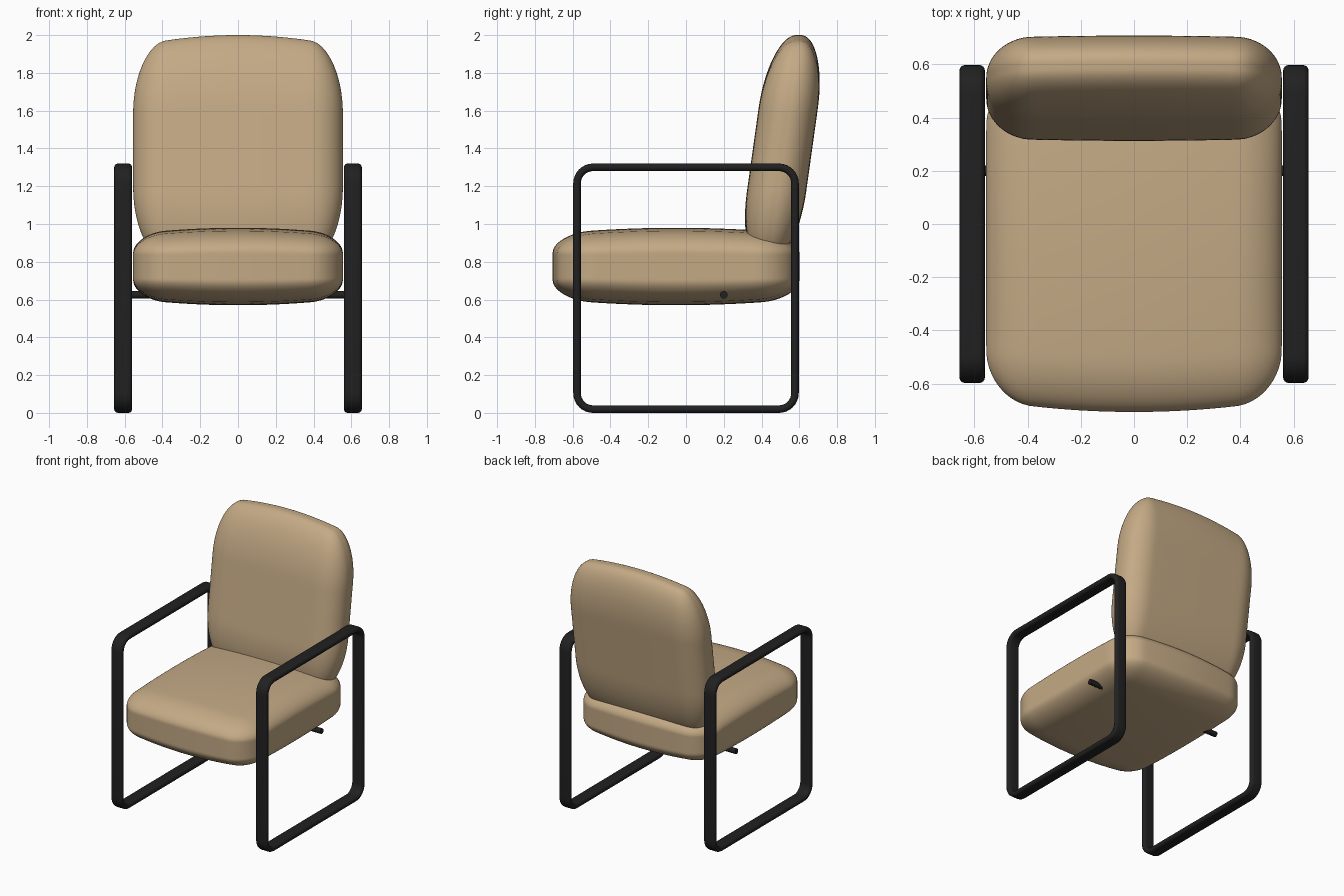
import bpy, bmesh, math
from mathutils import Vector, Matrix

cube = bpy.data.objects.get("Cube")
if cube:
    bpy.data.objects.remove(cube, do_unlink=True)


def make_material(name, rgb):
    mat = bpy.data.materials.new(name)
    mat.use_nodes = True
    mat.diffuse_color = (*rgb, 1)
    mat.node_tree.nodes["Principled BSDF"].inputs["Base Color"].default_value = (*rgb, 1)
    return mat


TAN = make_material("tan upholstery", (0.55, 0.40, 0.235))
BLACK = make_material("black metal", (0.015, 0.015, 0.015))


def finish(bm, name, mat, angle=40):
    bmesh.ops.recalc_face_normals(bm, faces=bm.faces)
    mesh = bpy.data.meshes.new(name)
    bm.to_mesh(mesh)
    bm.free()
    mesh.materials.append(mat)
    obj = bpy.data.objects.new(name, mesh)
    bpy.context.collection.objects.link(obj)
    bpy.ops.object.select_all(action='DESELECT')
    obj.select_set(True)
    bpy.context.view_layer.objects.active = obj
    bpy.ops.object.shade_smooth_by_angle(angle=math.radians(angle))
    return obj


def cushion(name, half, radii, crown, place):
    """Rounded box with elliptical corners; crown lists (axis, across axis, amount) swells."""
    bm = bmesh.new()
    bmesh.ops.create_cube(bm, size=2)
    bmesh.ops.subdivide_edges(bm, edges=bm.edges[:], cuts=40, use_grid_fill=True)
    for v in bm.verts:
        p = [v.co[i] * half[i] for i in range(3)]
        core = [max(r - h, min(h - r, c)) for c, h, r in zip(p, half, radii)]
        d = Vector([(c - k) / r for c, k, r in zip(p, core, radii)]).normalized()
        q = Vector([k + r * e for k, r, e in zip(core, radii, d)])
        unit = [q[i] / half[i] for i in range(3)]
        for axis, across, amount in crown:
            q[axis] *= 1 - amount * unit[across] ** 2
        v.co = q
    bm.transform(place)
    return finish(bm, name, TAN, 60)


# Seat cushion, crowned on top and underneath, with bowed front and rear edges
cushion("seat_cushion", (0.555, 0.653, 0.205), (0.17, 0.2, 0.12),
        [(2, 0, 0.16), (2, 1, 0.16), (1, 0, 0.07)],
        Matrix.Translation((0, -0.053, 0.775)))

# Backrest cushion, leaning back by a shear
lean = Matrix.Identity(4)
lean[1][2] = 0.14
cushion("back_cushion", (0.555, 0.157, 0.61), (0.17, 0.145, 0.39),
        [(2, 0, 0.1), (1, 0, 0.03)],
        Matrix.Translation((0, 0.51, 1.39)) @ lean)


# Side frames: a flat rounded bar swept round a rounded rectangle
def side_frame(name, x):
    tube, flat, bend = 0.02, 0.0275, 0.085
    half_y, half_z = 0.597 - tube, 0.66 - tube
    section = []
    for side in (1, -1):
        for i in range(9):
            a = math.pi * (i / 8 - 0.5)
            section.append((side * (flat + tube * math.cos(a)), side * tube * math.sin(a)))
    bm = bmesh.new()
    rings = []
    for k, (sy, sz) in enumerate([(1, 1), (-1, 1), (-1, -1), (1, -1)]):
        for i in range(9):
            a = math.pi / 2 * (k + i / 8)
            n = Vector((0, math.cos(a), math.sin(a)))
            corner = Vector((x, sy * (half_y - bend), 0.66 + sz * (half_z - bend)))
            rings.append([bm.verts.new(corner + n * (bend + off) + Vector((w, 0, 0)))
                          for w, off in section])
    for a, b in zip(rings, rings[1:] + rings[:1]):
        for i in range(len(a)):
            j = (i + 1) % len(a)
            bm.faces.new((a[i], a[j], b[j], b[i]))
    finish(bm, name, BLACK)


for name, sx in (("left_frame", 1), ("right_frame", -1)):
    side_frame(name, sx * 0.608)

# Cross rod running under the seat between the frames
bm = bmesh.new()
bmesh.ops.create_cone(bm, cap_ends=True, segments=16, radius1=0.02, radius2=0.02, depth=1.13,
                      matrix=Matrix.Translation((0, 0.2, 0.625)) @ Matrix.Rotation(math.pi / 2, 4, 'Y'))
finish(bm, "cross_rod", BLACK)
